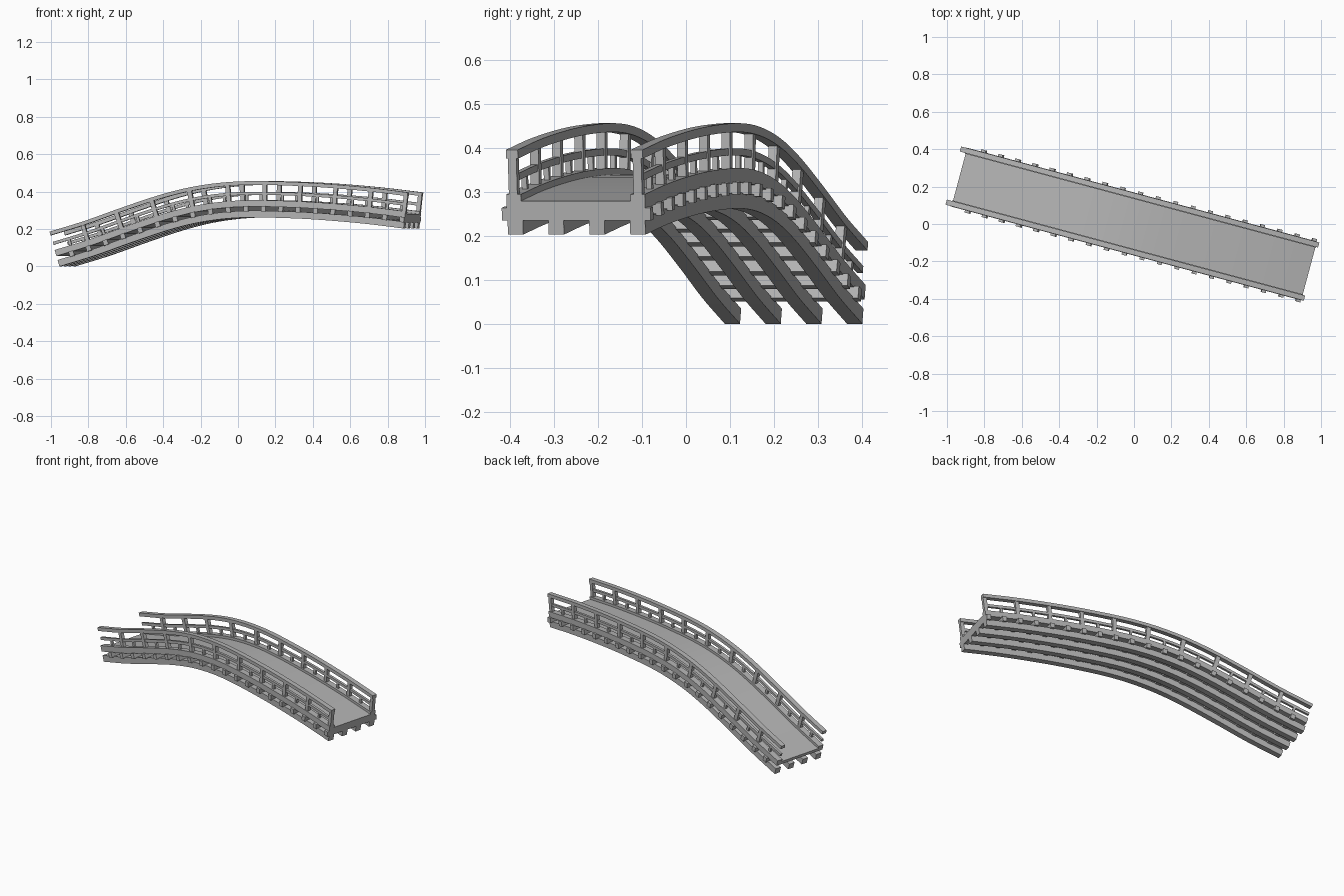
import bpy, bmesh, math
from mathutils import Vector, Matrix

cube = bpy.data.objects.get("Cube")
if cube:
    bpy.data.objects.remove(cube)

grey = bpy.data.materials.new("stone_grey")
grey.use_nodes = True
colour = (0.45, 0.45, 0.45, 1)
grey.diffuse_color = colour
grey.node_tree.nodes["Principled BSDF"].inputs["Base Color"].default_value = colour

# Arch line along the underside of the beams: distance along the bridge, height
ARCH = [(-.945, 0), (-.75, .058), (-.55, .127), (-.35, .192), (-.2, .23), (-.05, .253),
        (.1, .262), (.3, .259), (.5, .249), (.75, .228), (.96, .203)]
START, END = ARCH[0][0], ARCH[-1][0]
TURN = Matrix.Rotation(math.radians(-15), 3, 'Z')


def slope_at(i):
    a, b = ARCH[max(i - 1, 0)], ARCH[min(i + 1, len(ARCH) - 1)]
    return (b[1] - a[1]) / (b[0] - a[0])


def arch(u):
    """Smooth height of the arch line (cubic Hermite)."""
    i = max(k for k in range(len(ARCH) - 1) if k == 0 or ARCH[k][0] <= u)
    (u0, z0), (u1, z1) = ARCH[i], ARCH[i + 1]
    w = u1 - u0
    t = (u - u0) / w
    s = t * t * (3 - 2 * t)
    return (z0 * (1 - s) + z1 * s + w * t * (1 - t) ** 2 * slope_at(i)
            - w * t * t * (1 - t) * slope_at(i + 1))


def place(u, v, h):
    """Point at height h square to the arch, v across the bridge."""
    e = .004
    lo, hi = max(u - e, START), min(u + e, END)
    g = (arch(hi) - arch(lo)) / (hi - lo)
    n = Vector((-g, 0, 1)).normalized()
    return TURN @ (Vector((u, v, arch(u))) + n * h)


def sweep(bm, along, across, height, steps=1):
    """Box bent along the arch."""
    (u0, u1), (v0, v1), (h0, h1) = along, sorted(across), height
    rings = []
    for i in range(steps + 1):
        u = u0 + (u1 - u0) * i / steps
        rings.append([bm.verts.new(place(u, v, h))
                      for v, h in ((v0, h0), (v1, h0), (v1, h1), (v0, h1))])
    for a, b in zip(rings, rings[1:]):
        for k in range(4):
            bm.faces.new((a[k], a[k - 1], b[k - 1], b[k]))
    bm.faces.new(rings[0])
    bm.faces.new(rings[-1][::-1])


def part(name, boxes):
    bm = bmesh.new()
    for box in boxes:
        sweep(bm, *box)
    bmesh.ops.recalc_face_normals(bm, faces=bm.faces)
    mesh = bpy.data.meshes.new(name)
    bm.to_mesh(mesh)
    bm.free()
    mesh.materials.append(grey)
    ob = bpy.data.objects.new(name, mesh)
    bpy.context.collection.objects.link(ob)
    bpy.ops.object.select_all(action='DESELECT')
    ob.select_set(True)
    bpy.context.view_layer.objects.active = ob
    bpy.ops.object.shade_smooth_by_angle(angle=math.radians(30))


FULL = (START, END)
SEG = 48
BAY = (END - START) / 10

# Deck, support beams and cross sleepers
part("deck", [(FULL, (-.163, .163), (.058, .077), SEG)])
part("support_beams", [(FULL, (v - .018, v + .018), (0, .036), SEG)
                       for v in (-.144, -.048, .048, .144)])
part("sleepers", [((u - .025, u), (-.175, .175), (.032, .061))
                  for u in (END - BAY * k / 2 for k in range(20))])

# Railings on both sides
for side, s in (("left", 1), ("right", -1)):
    part(side + "_kerb", [(FULL, (s * .129, s * .163), (.075, .092), SEG)])
    part(side + "_middle_rail", [(FULL, (s * .14, s * .154), (.121, .137), SEG)])
    part(side + "_top_rail", [(FULL, (s * .133, s * .161), (.174, .194), SEG)])
    part(side + "_posts", [((u - .022, u), (s * .137, s * .157), (.077, .18))
                           for u in (END - BAY * k for k in range(10))])
    part(side + "_balusters", [((u - .007, u + .007), (s * .141, s * .153), (.085, .125))
                               for u in (END - .011 - BAY * (k + .5) for k in range(10))])
